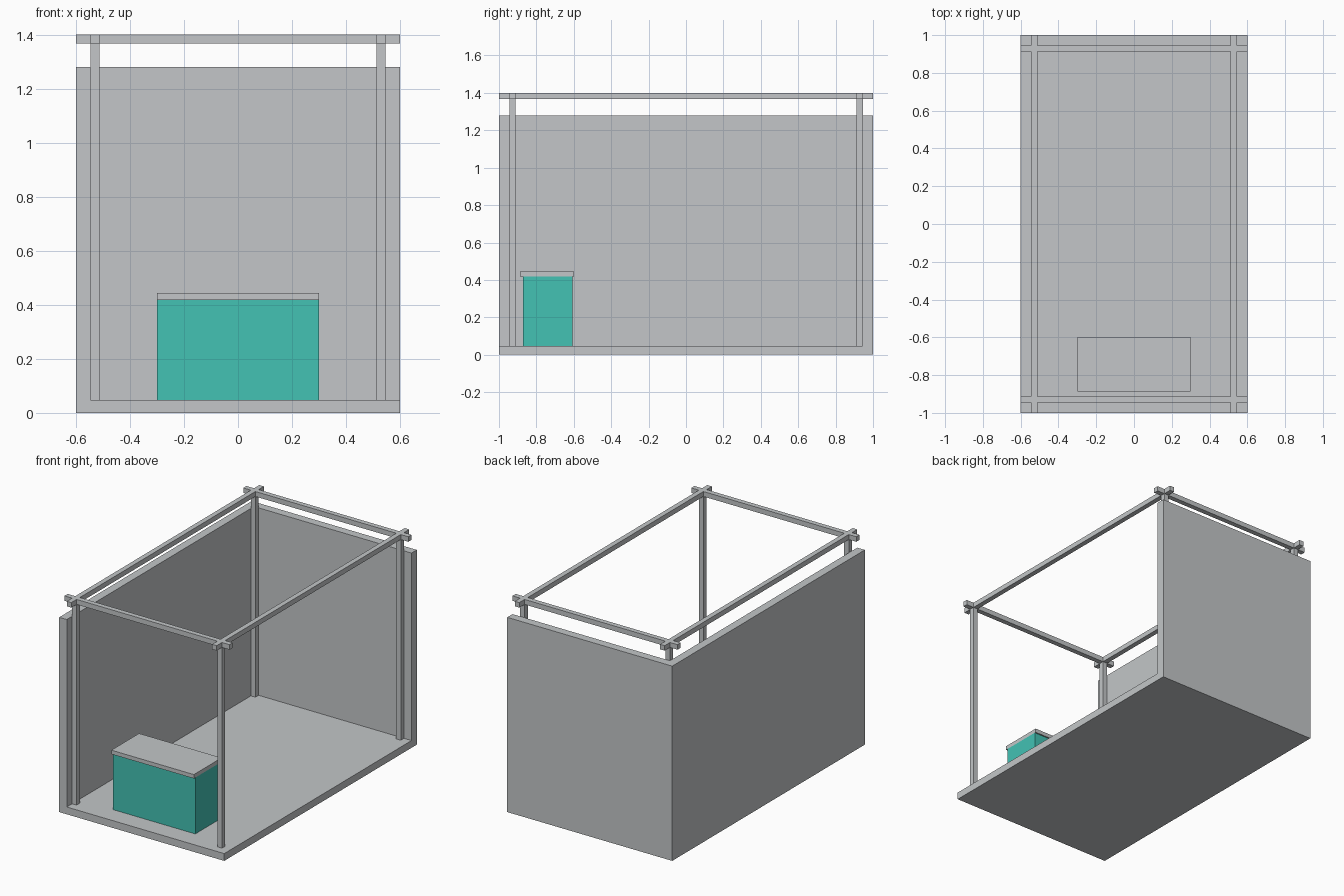
import bpy
import bmesh
from mathutils import Vector

default = bpy.data.objects.get("Cube")
if default:
    bpy.data.objects.remove(default, do_unlink=True)


def make_material(name, rgb):
    mat = bpy.data.materials.new(name)
    mat.use_nodes = True
    color = (*rgb, 1.0)
    mat.diffuse_color = color
    mat.node_tree.nodes["Principled BSDF"].inputs["Base Color"].default_value = color
    return mat


def box(name, low, high, mat):
    """Axis-aligned box between two opposite corners."""
    low, high = Vector(low), Vector(high)
    bm = bmesh.new()
    bmesh.ops.create_cube(bm, size=1.0)
    for v in bm.verts:
        v.co = (low + high) / 2 + v.co * (high - low)
    mesh = bpy.data.meshes.new(name)
    bm.to_mesh(mesh)
    bm.free()
    mesh.materials.append(mat)
    obj = bpy.data.objects.new(name, mesh)
    bpy.context.collection.objects.link(obj)
    return obj


grey = make_material("light grey", (0.546, 0.565, 0.578))
teal = make_material("teal", (0.056, 0.539, 0.456))

HALF_X, HALF_Y = 0.6, 1.0
FLOOR, WALL_TOP, TOP = 0.048, 1.28, 1.4
WALL, BAR = 0.055, 0.033
IN_X, IN_Y = HALF_X - WALL, HALF_Y - WALL
BEAM_Z = TOP - BAR

# Floor and the two solid walls
box("floor", (-HALF_X, -HALF_Y, 0), (HALF_X, HALF_Y, FLOOR), grey)
box("side_wall", (-HALF_X, -HALF_Y, FLOOR), (-IN_X, HALF_Y, WALL_TOP), grey)
box("back_wall", (-IN_X, IN_Y, FLOOR), (HALF_X, HALF_Y, WALL_TOP), grey)

# Frame: corner posts, and beams that cross over them
for sx, side in ((-1, "right"), (1, "left")):
    x0, x1 = sorted((sx * IN_X, sx * (IN_X - BAR)))
    box(f"{side}_beam", (x0, -HALF_Y, BEAM_Z), (x1, HALF_Y, TOP), grey)
    for sy, end in ((-1, "front"), (1, "back")):
        y0, y1 = sorted((sy * IN_Y, sy * (IN_Y - BAR)))
        box(f"{end}_{side}_post", (x0, y0, FLOOR), (x1, y1, BEAM_Z), grey)
for sy, end in ((-1, "front"), (1, "back")):
    y0, y1 = sorted((sy * IN_Y, sy * (IN_Y - BAR)))
    box(f"{end}_beam", (-HALF_X, y0, BEAM_Z), (HALF_X, y1, TOP), grey)

# Counter with an overhanging top
box("counter_body", (-0.3, -0.872, FLOOR), (0.3, -0.608, 0.418), teal)
box("counter_top", (-0.3, -0.887, 0.418), (0.3, -0.599, 0.444), grey)
